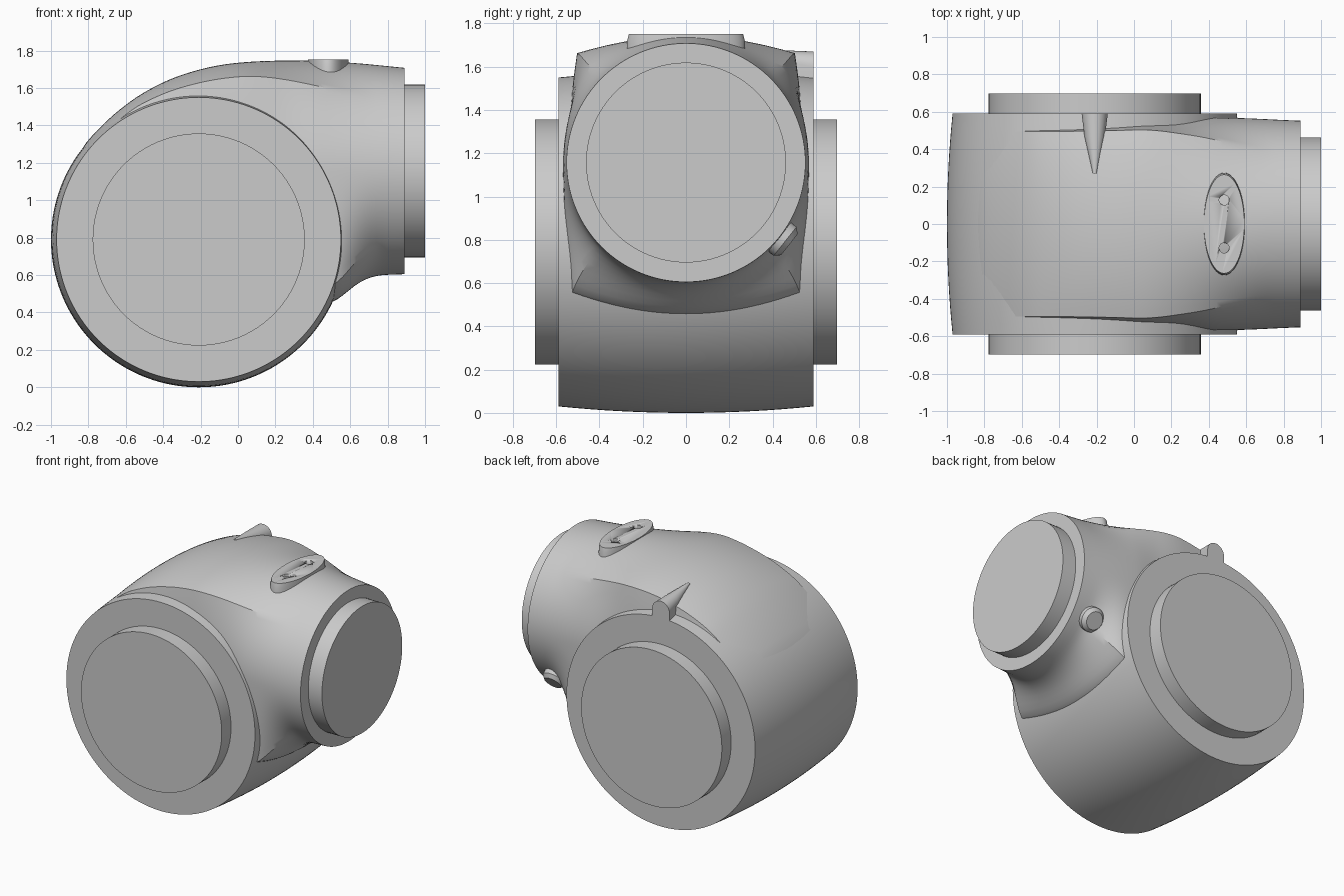
import bpy, bmesh, math
from mathutils import Vector, Matrix

if "Cube" in bpy.data.objects:
    bpy.data.objects.remove(bpy.data.objects["Cube"], do_unlink=True)

grey = bpy.data.materials.new("plain grey")
grey.use_nodes = True
grey.diffuse_color = (0.6, 0.6, 0.6, 1)
grey.node_tree.nodes["Principled BSDF"].inputs["Base Color"].default_value = grey.diffuse_color


def loft(name, rings):
    """Skin a list of equal-length point rings and cap both ends."""
    bm = bmesh.new()
    rows = [[bm.verts.new(p) for p in ring] for ring in rings]
    n = len(rows[0])
    for a, b in zip(rows, rows[1:]):
        for i in range(n):
            j = (i + 1) % n
            bm.faces.new((a[i], a[j], b[j], b[i]))
    bm.faces.new(rows[0])
    bm.faces.new(rows[-1])
    bmesh.ops.recalc_face_normals(bm, faces=bm.faces)
    mesh = bpy.data.meshes.new(name)
    bm.to_mesh(mesh)
    bm.free()
    mesh.materials.append(grey)
    ob = bpy.data.objects.new(name, mesh)
    bpy.context.collection.objects.link(ob)
    bpy.ops.object.select_all(action="DESELECT")
    ob.select_set(True)
    bpy.context.view_layer.objects.active = ob
    bpy.ops.object.shade_smooth_by_angle(angle=math.radians(28))
    return ob


def lathe(name, profile, origin, axis, sides=96, squash=1.0):
    """Round part: profile of (distance along axis, radius)."""
    turn = Vector((0, 0, 1)).rotation_difference(Vector(axis)).to_matrix().to_4x4()
    place = Matrix.Translation(origin) @ turn
    angles = [math.tau * i / sides for i in range(sides)]
    return loft(name, [[place @ Vector((r * squash * math.cos(a), r * math.sin(a), d))
                        for a in angles] for d, r in profile])


def curve(keys, x):
    """Smooth interpolation through (x, value) keys."""
    def slope(i):
        a, b = keys[max(i - 1, 0)], keys[min(i + 1, len(keys) - 1)]
        return (b[1] - a[1]) / (b[0] - a[0])
    x = min(max(x, keys[0][0]), keys[-1][0])
    i = next(k for k in range(len(keys) - 1) if x <= keys[k + 1][0])
    (x0, v0), (x1, v1) = keys[i], keys[i + 1]
    w, t = x1 - x0, (x - x0) / (x1 - x0)
    return (v0 * (1 + 2 * t) * (1 - t) ** 2 + v1 * t * t * (3 - 2 * t)
            + w * t * (1 - t) * (slope(i) * (1 - t) - slope(i + 1) * t))


def fade(x, start, end):
    t = min(max((x - start) / (end - start), 0), 1)
    return 1 - t * t * (3 - 2 * t)


# Barrel-shaped drum with a hub disc on each face
DRUM = Vector((-0.21, 0, 0.79))
STEPS = [-0.59 + 1.18 * i / 16 for i in range(17)]
lathe("drum", [(y, 0.76 + 0.03 * (1 - (y / 0.59) ** 2)) for y in STEPS], DRUM, (0, 1, 0), 160)
for name, side in (("front_hub", -1), ("back_hub", 1)):
    lathe(name, [(0.5, 0.567), (0.697, 0.567)], DRUM, (0, side, 0))

# Arm housing: boxy over the drum, becoming round at the outlet
TOP = [(-0.9, 1.165), (-0.8, 1.322), (-0.6, 1.51), (-0.4, 1.63), (-0.2, 1.7),
       (0, 1.735), (0.3, 1.747), (0.6, 1.735), (0.89, 1.708)]
BOTTOM = [(-0.9, 0.6), (0.3, 0.44), (0.5, 0.455), (0.65, 0.56), (0.74, 0.595), (0.89, 0.605)]
WIDTH = [(-0.9, 0.53), (-0.2, 0.535), (0.2, 0.55), (0.45, 0.568), (0.89, 0.552)]
AXIS_Z = 1.157


def arm_ring(x, count=128):
    top, bottom, width = (curve(k, x) for k in (TOP, BOTTOM, WIDTH))
    mid = min(AXIS_Z, top - 0.4)
    ring = []
    for i in range(count):
        a = math.tau * i / count
        c, s = math.cos(a), math.sin(a)
        box = 1 / max(abs(c), abs(s))
        u, v = c * box, s * box
        u, v = u * (1 - 0.07 * v * v), v * (1 - 0.13 * u * u)
        k = fade(x, 0, 0.75) if s > 0 else fade(x, 0.5, 0.78)
        u, v = c + (u - c) * k, s + (v - s) * k
        ring.append((x, width * u, mid + v * (top - mid if v > 0 else mid - bottom)))
    return ring


loft("arm_housing", [arm_ring(-0.9 + 1.79 * i / 60) for i in range(61)])
lathe("outlet_flange", [(0.8, 0.462), (1.0, 0.462)], (0, 0, AXIS_Z), (1, 0, 0))

# Oval pad on top with two screw holes
pad = lathe("oval_pad", [(1.66, 0.275), (1.72, 0.272), (1.752, 0.264)], (0.482, 0, 0), (0, 0, 1), 64, 0.41)
for name, y in (("hole_cutter_front", -0.128), ("hole_cutter_back", 0.128)):
    cutter = lathe(name, [(1.72, 0.027), (1.8, 0.027)], (0.482, y, 0), (0, 0, 1), 24)
    cutter.hide_render = True
    cutter.hide_viewport = True
    cut = pad.modifiers.new(name, "BOOLEAN")
    cut.operation = "DIFFERENCE"
    cut.object = cutter

# Round-topped index pointer on the back rim, tapering into the housing
def pointer_ring(y, half, top, base):
    arc = [math.pi * i / 16 for i in range(17)]
    ring = [(DRUM.x + half * math.cos(a), y, top - half + half * math.sin(a)) for a in arc]
    return ring + [(DRUM.x - half, y, base), (DRUM.x + half, y, base)]


loft("index_pointer", [pointer_ring(0.59, 0.07, 1.67, 1.5), pointer_ring(0.47, 0.055, 1.675, 1.5),
                       pointer_ring(0.27, 0.01, 1.685, 1.6)])

# Small button low on the back of the arm
lathe("button", [(0.45, 0.085), (0.585, 0.085), (0.61, 0.062)], (0.74, 0, AXIS_Z), (0, 0.78, -0.62), 40)
